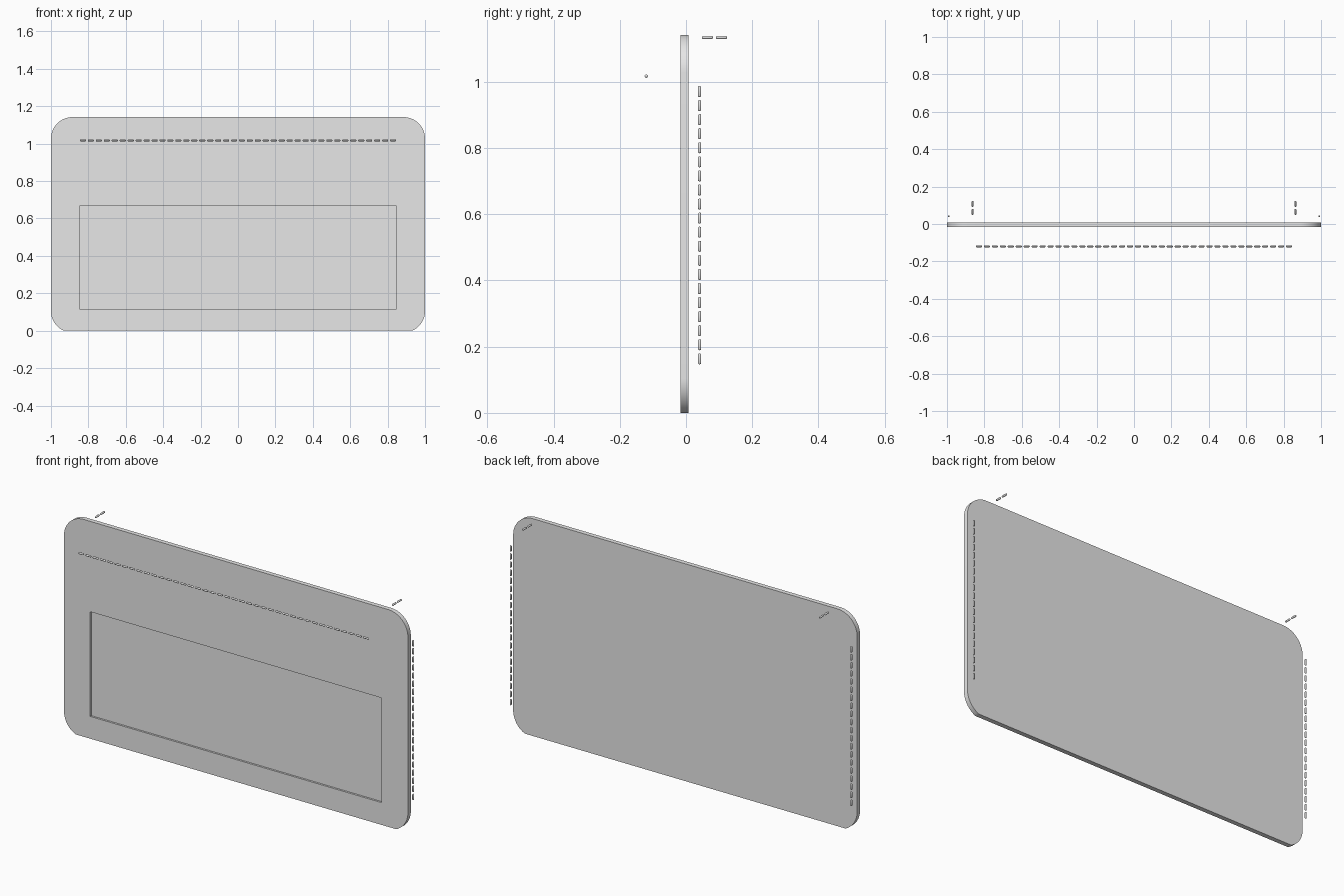
import bpy, bmesh, math
from mathutils import Vector, Matrix

cube = bpy.data.objects.get("Cube")
if cube:
    bpy.data.objects.remove(cube, do_unlink=True)

grey = bpy.data.materials.new("light_grey")
grey.use_nodes = True
grey.diffuse_color = (0.8, 0.8, 0.8, 1)
grey.node_tree.nodes["Principled BSDF"].inputs["Base Color"].default_value = (0.8, 0.8, 0.8, 1)

HEIGHT, RADIUS = 1.142, 0.115
FRONT, BACK = -0.017, 0.007
PITCH, LENGTH, THICK = 0.0425, 0.0335, 0.005


def make_object(name, bm):
    bmesh.ops.recalc_face_normals(bm, faces=bm.faces)
    mesh = bpy.data.meshes.new(name)
    bm.to_mesh(mesh)
    bm.free()
    mesh.materials.append(grey)
    obj = bpy.data.objects.new(name, mesh)
    bpy.context.collection.objects.link(obj)
    return obj


def activate(obj):
    bpy.ops.object.select_all(action='DESELECT')
    obj.select_set(True)
    bpy.context.view_layer.objects.active = obj


def arc(cx, cz, start, end, steps=14):
    for i in range(steps + 1):
        a = start + (end - start) * i / steps
        yield cx + RADIUS * math.cos(a), cz + RADIUS * math.sin(a)


# Panel outline: rounded corners, the lower ones trimmed flat by the base
low = RADIUS - 0.01
trim = -math.asin(low / RADIUS)
half = list(arc(1 - RADIUS, low, trim, 0))
half += list(arc(1 - RADIUS, HEIGHT - RADIUS, 0, math.pi / 2))
outline = half + [(-x, z) for x, z in reversed(half)]

bm = bmesh.new()
face = bm.faces.new([bm.verts.new((x, FRONT, z)) for x, z in outline])
ext = bmesh.ops.extrude_face_region(bm, geom=[face], use_keep_orig=True)
bmesh.ops.translate(bm, vec=(0, BACK - FRONT, 0),
                    verts=[v for v in ext["geom"] if isinstance(v, bmesh.types.BMVert)])
panel = make_object("panel", bm)

# Shallow rectangular recess in the front
bm = bmesh.new()
bmesh.ops.create_cube(bm, size=1)
bmesh.ops.scale(bm, vec=(1.695, 0.04, 0.55), verts=bm.verts)
bmesh.ops.translate(bm, vec=(0, FRONT + 0.01 - 0.02, 0.392), verts=bm.verts)
cutter = make_object("recess_cutter", bm)
cutter.hide_render = True
cut = panel.modifiers.new("recess", 'BOOLEAN')
cut.operation, cut.solver, cut.object = 'DIFFERENCE', 'EXACT', cutter
activate(panel)
bpy.ops.object.modifier_apply(modifier="recess")
bpy.data.objects.remove(cutter, do_unlink=True)
activate(panel)
bpy.ops.object.shade_smooth_by_angle(angle=math.radians(30))


def stitch_row(name, centre, axis, count):
    """A dashed line of small round-ended rods along an axis."""
    axis = Vector(axis)
    turn = axis.to_track_quat('Z', 'Y').to_matrix().to_4x4()
    bm = bmesh.new()
    for i in range(count):
        place = Vector(centre) + axis * PITCH * (i - (count - 1) / 2)
        rod = bmesh.ops.create_uvsphere(bm, u_segments=10, v_segments=7, radius=THICK)["verts"]
        for v in rod:
            v.co.z += math.copysign(LENGTH / 2 - THICK, v.co.z)
        bmesh.ops.transform(bm, matrix=Matrix.Translation(place) @ turn, verts=rod)
    row = make_object(name, bm)
    activate(row)
    bpy.ops.object.shade_smooth_by_angle(angle=math.radians(50))


# Stitch lines: across the front, down each side, and behind the top edge
stitch_row("front_stitches", (0, -0.12, 1.017), (1, 0, 0), 40)
for side, s in (("left", 1), ("right", -1)):
    stitch_row(side + "_side_stitches", (s * 0.99, 0.041, 0.567), (0, 0, 1), 20)
    stitch_row(side + "_top_stitches", (s * 0.863, 0.086, 1.134), (0, 1, 0), 2)
